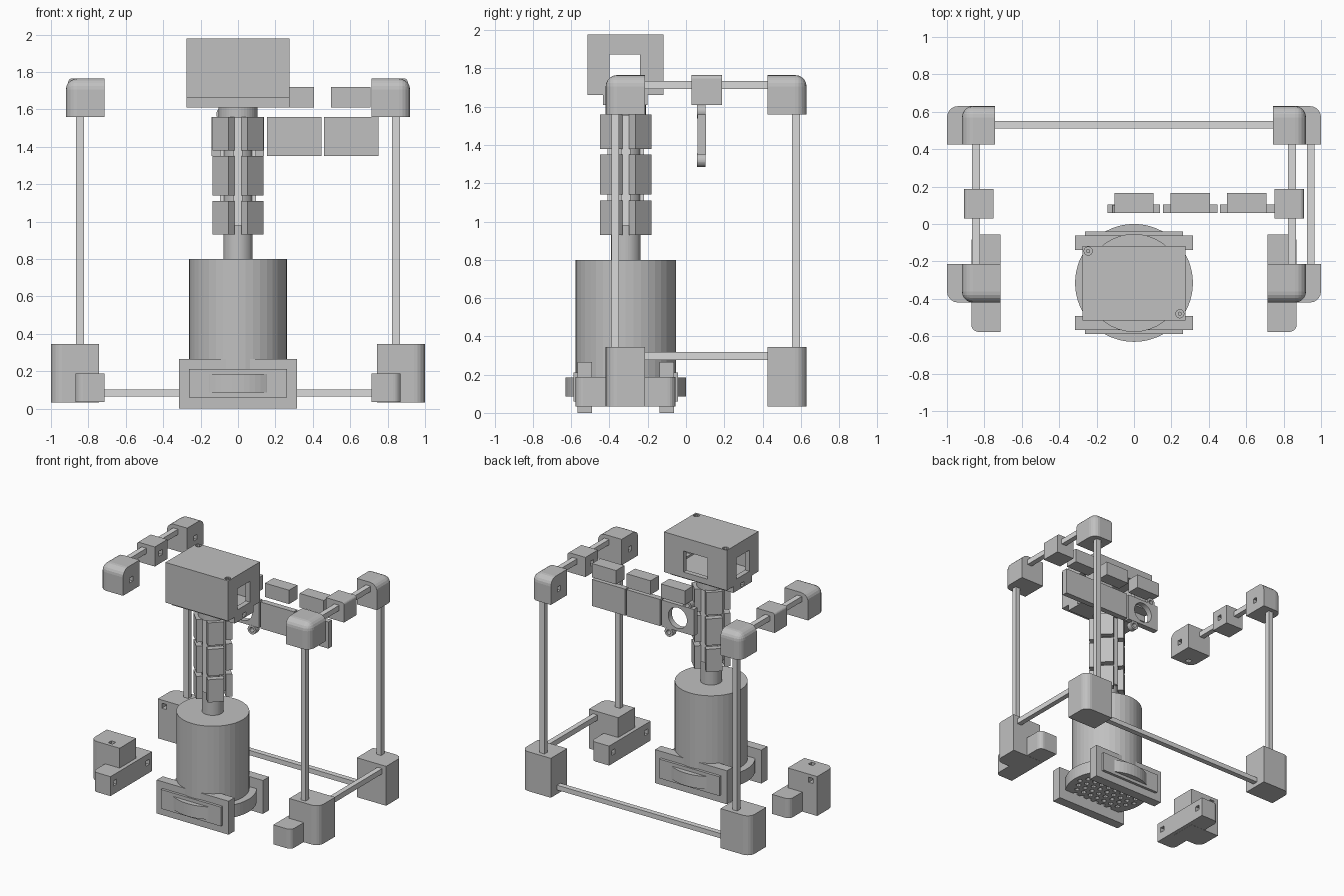
import bpy, bmesh, math
from mathutils import Matrix, Vector

if "Cube" in bpy.data.objects:
    bpy.data.objects.remove(bpy.data.objects["Cube"])


def material(name, v):
    m = bpy.data.materials.new(name)
    m.diffuse_color = (v, v, v, 1)
    m.use_nodes = True
    m.node_tree.nodes["Principled BSDF"].inputs["Base Color"].default_value = m.diffuse_color
    return m


grey = material("plain_grey", 0.53)
light = material("light_grey_rod", 0.7)
CY = -0.315  # y of the central axis


def finish(name, bm, mat=None):
    me = bpy.data.meshes.new(name)
    bm.to_mesh(me)
    bm.free()
    me.materials.append(mat or grey)
    ob = bpy.data.objects.new(name, me)
    bpy.context.collection.objects.link(ob)
    return ob


def add_box(bm, b):
    x0, x1, y0, y1, z0, z1 = b
    x0, x1 = min(x0, x1), max(x0, x1)
    m = Matrix.Translation(((x0 + x1) / 2, (y0 + y1) / 2, (z0 + z1) / 2)) \
        @ Matrix.Diagonal((x1 - x0, y1 - y0, z1 - z0, 1))
    bmesh.ops.create_cube(bm, size=1, matrix=m)


def add_cyl(bm, r, c, depth, axis='Z', n=40):
    m = Matrix.Translation(c)
    if axis == 'Y':
        m = m @ Matrix.Rotation(math.pi / 2, 4, 'X')
    bmesh.ops.create_cone(bm, cap_ends=True, segments=n, radius1=r, radius2=r,
                          depth=depth, matrix=m)


def box(name, b, rounded=(), r=0.06, mat=None):
    """Box; 'rounded' lists outward direction pairs whose shared edge is bevelled."""
    bm = bmesh.new()
    add_box(bm, b)
    if rounded:
        bm.normal_update()
        pick = []
        for e in bm.edges:
            ns = [f.normal for f in e.link_faces]
            for p, q in rounded:
                if all(any(n.dot(Vector(d)) > 0.9 for n in ns) for d in (p, q)):
                    pick.append(e)
        bmesh.ops.bevel(bm, geom=pick, offset=r, segments=5, profile=0.5, affect='EDGES')
    return finish(name, bm, mat)


def cyl(name, r, c, depth, axis='Z', n=40):
    bm = bmesh.new()
    add_cyl(bm, r, c, depth, axis, n)
    return finish(name, bm)


def cut(ob, boxes=(), cyls=()):
    """Subtract boxes and cylinders from an object."""
    bm = bmesh.new()
    for b in boxes:
        add_box(bm, b)
    for c in cyls:
        add_cyl(bm, *c)
    tool = finish("cutter", bm)
    tool.hide_render = True
    mod = ob.modifiers.new("cut", 'BOOLEAN')
    mod.operation, mod.object, mod.solver = 'DIFFERENCE', tool, 'EXACT'
    mod.use_self = len(boxes) > 1
    bpy.context.view_layer.objects.active = ob
    bpy.ops.object.modifier_apply(modifier="cut")
    bpy.data.objects.remove(tool)


# --- body: drum, perforated turntable, clamp plates
cyl("drum", 0.262, (0, CY, 0.4925), 0.615)
disc = cyl("turntable_disc", 0.315, (0, CY, 0.135), 0.1, n=64)
holes = []
for j in range(-4, 5):
    for i in range(-4, 5):
        x, y = (i + 0.5 * (j % 2)) * 0.066, j * 0.057
        if math.hypot(x, y) < 0.27:
            holes.append((0.019, (x, CY + y, 0.09), 0.06, 'Z', 10))
cut(disc, cyls=holes)
for side, s in (("front", -1), ("back", 1)):
    def ys(a, b):
        return tuple(sorted((CY + s * a, CY + s * b)))
    box(side + "_clamp_plate", (-0.315, 0.315, *ys(0.177, 0.253), 0, 0.265))
    box(side + "_raised_frame", (-0.263, 0.263, *ys(0.25, 0.274), 0.06, 0.212))

# --- column with diagonal panels and cardinal rods
cyl("column", 0.078, (0, CY, 1.2), 0.82)
cyl("column_collar", 0.105, (0, CY, 1.585), 0.06)
for k in range(4):
    for z0, z1 in ((0.93, 1.11), (1.14, 1.35), (1.38, 1.56)):
        p = box("column_panel", (-0.06, 0.06, 0.085, 0.131, z0, z1))
        p.location = (0, CY, 0)
        p.rotation_euler.z = math.radians(45 + 90 * k)
    p = box("column_rod", (-0.025, 0.025, 0.06, 0.095, 0.98, 1.555), mat=light)
    p.location = (0, CY, 0)
    p.rotation_euler.z = math.radians(90 * k)

# --- head: hollow housing with side and back windows
head = box("head_housing", (-0.275, 0.275, -0.515, -0.118, 1.66, 1.978))
cut(head, [(-0.235, 0.235, -0.475, -0.158, 1.69, 1.94)])
cut(head, [(-0.4, 0.4, -0.4, -0.24, 1.705, 1.872)])
cut(head, [(-0.105, 0.105, -0.3, 0, 1.705, 1.872)])
base = box("head_base", (-0.275, 0.275, -0.435, -0.2, 1.61, 1.66))
cut(base, [(s * 0.24, s * 0.3, -0.335, -0.295, 1.62, 1.65) for s in (-1, 1)])
for x, y in ((-0.245, -0.145), (0.245, -0.48)):
    cut(head, cyls=[(0.022, (x, y, 1.98), 0.03, 'Z', 16)])
    cyl("head_screw", 0.011, (x, y, 1.97), 0.014, n=12)

# --- carriage row: three plates and three small boxes
mount = box("carriage_plate_open", (-0.143, 0.14, 0.06, 0.105, 1.35, 1.56))
cut(mount, cyls=[(0.082, (0, 0.08, 1.455), 0.2, 'Y', 40)])
for x, z in ((0.08, 1.32), (-0.08, 1.575)):
    lug = cyl("plate_lug", 0.036, (x, 0.08, z), 0.044, 'Y', 24)
    cut(lug, cyls=[(0.018, (x, 0.08, z), 0.2, 'Y', 16)])
box("carriage_plate_middle", (0.155, 0.447, 0.06, 0.105, 1.35, 1.56))
box("carriage_plate_end", (0.46, 0.75, 0.06, 0.105, 1.35, 1.56))
for x in (0, 0.3, 0.603):
    box("carriage_box", (x - 0.105, x + 0.105, 0.06, 0.165, 1.61, 1.72))

# --- frame corners and sliders, mirrored left and right
UP = (0, 0, 1)
for side, s in (("left", -1), ("right", 1)):
    X = (s, 0, 0)

    def xs(a, b):
        return (s * a, s * b)
    for end, t, y0, y1, inner in (("front", -1, -0.42, -0.213, 0.713),
                                  ("back", 1, 0.425, 0.63, 0.743)):
        Y = (0, t, 0)
        ym = (y0 + y1) / 2
        post_y = -0.37 if t < 0 else 0.575
        top = box(f"{side}_{end}_top_corner", (*xs(0.92, inner), y0, y1, 1.56, 1.765),
                  [(X, UP), (Y, UP), (X, Y)])
        hole = [(*xs(0.66, inner + 0.07), ym - 0.02, ym + 0.02, 1.63, 1.67)]
        if (s, t) == (-1, -1):
            hole.append((*xs(0.865, 0.825), -0.39, -0.35, 1.5, 1.6))
        cut(top, hole)
        low = box(f"{side}_{end}_bottom_corner", (*xs(1, 0.743), y0, y1, 0.033, 0.345),
                  [(X, Y)])
        if s < 0:  # open sockets on the unfinished side
            yi = y1 if t < 0 else y0
            hole = [(-0.965, -0.925, yi - 0.05, yi + 0.05, 0.28, 0.32)]
            if t < 0:
                hole.append((-0.865, -0.825, -0.39, -0.35, 0.28, 0.4))
            cut(low, hole)
        if (s, t) != (-1, -1):
            box(f"{side}_{end}_post", (*xs(0.865, 0.823), post_y - 0.02, post_y + 0.02,
                                       0.34, 1.57), mat=light)
    foot = box(side + "_foot", (*xs(0.87, 0.713), -0.577, -0.056, 0.034, 0.188),
               [(X, (0, 1, 0)), (X, (0, -1, 0))], 0.04)
    cut(foot, [(*xs(0.66, 0.76), -0.13, -0.09, 0.1, 0.14),
               (*xs(0.66, 0.76), -0.54, -0.5, 0.1, 0.14)])
    slider = box(side + "_slider", (*xs(0.908, 0.75), 0.03, 0.187, 1.61, 1.765),
                 [(X, UP)], 0.02)
    cut(slider, [(*xs(0.7, 0.8), 0.085, 0.125, 1.67, 1.71)])
    box(side + "_top_rail", (*xs(0.865, 0.823), -0.22, 0.435, 1.693, 1.735), mat=light)

# --- bottom rails
box("right_bottom_rail", (0.925, 0.965, -0.22, 0.435, 0.276, 0.318), mat=light)
box("back_bottom_rail", (-0.75, 0.75, 0.51, 0.552, 0.065, 0.103), mat=light)
